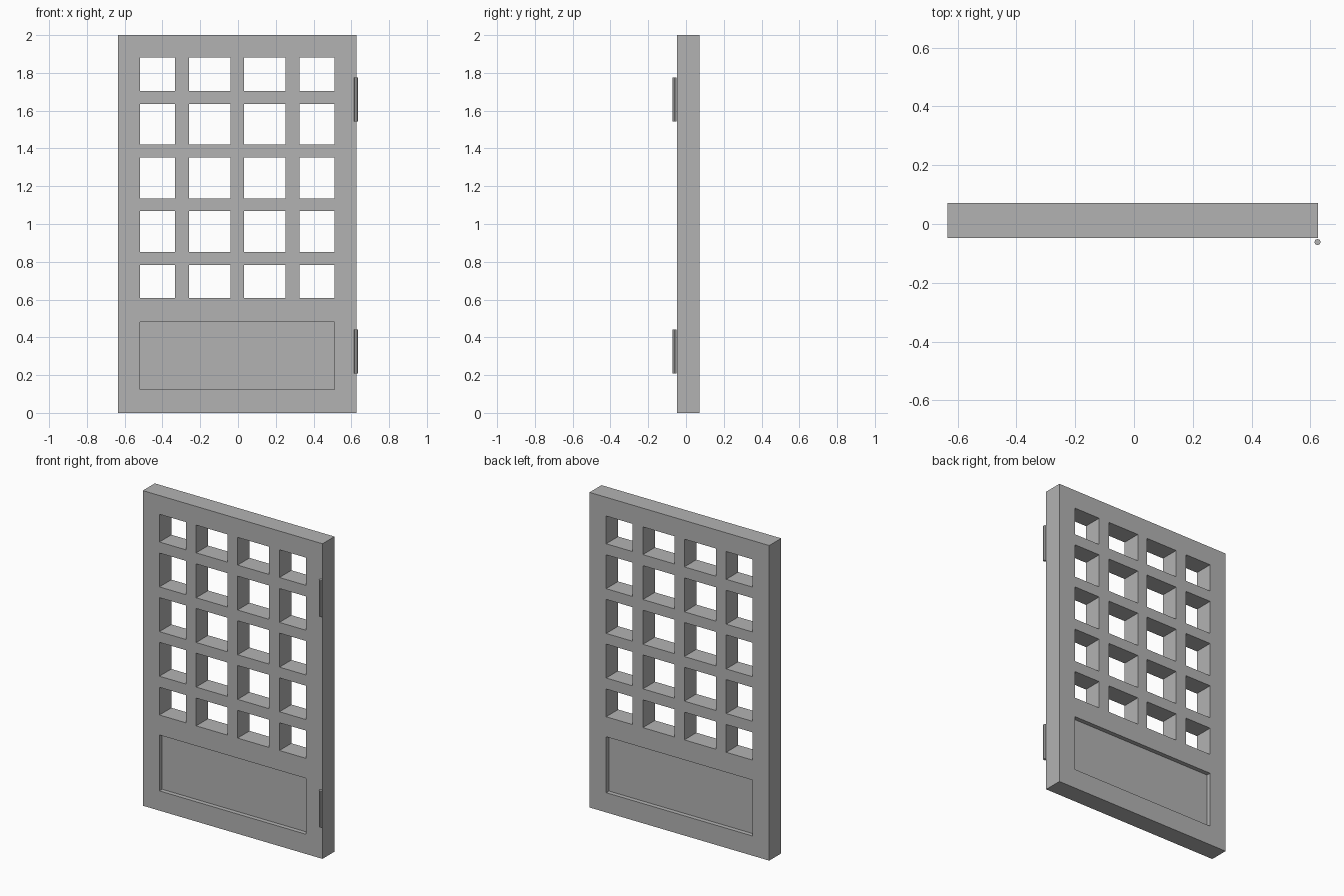
import bpy
import bmesh
import math

if "Cube" in bpy.data.objects:
    bpy.data.objects.remove(bpy.data.objects["Cube"], do_unlink=True)

grey = bpy.data.materials.new("plain_grey")
grey.use_nodes = True
colour = (0.45, 0.45, 0.45, 1)
grey.diffuse_color = colour
grey.node_tree.nodes["Principled BSDF"].inputs["Base Color"].default_value = colour

CENTRE_X = -0.004
FRONT, BACK = -0.048, 0.072
RECESS = 0.028


def add_object(name, bm):
    bmesh.ops.recalc_face_normals(bm, faces=bm.faces)
    mesh = bpy.data.meshes.new(name)
    bm.to_mesh(mesh)
    bm.free()
    mesh.materials.append(grey)
    obj = bpy.data.objects.new(name, mesh)
    bpy.context.collection.objects.link(obj)
    return obj


# Grid lines of the frame: openings lie between alternate lines
half_x = [0.035, 0.256, 0.329, 0.514, 0.631]
xs = [CENTRE_X - h for h in reversed(half_x)] + [CENTRE_X + h for h in half_x]
half_z = [0.108, 0.176, 0.391, 0.461, 0.637]
mid_z = 1.244
panel_bottom, panel_top = 0.125, 0.48
zs = [0, panel_bottom, panel_top]
zs += [mid_z - h for h in reversed(half_z)] + [mid_z + h for h in half_z] + [2]


def is_open(i, k):
    if k == 1:
        return 0 < i < len(xs) - 2
    return k > 2 and k % 2 == 1 and i % 2 == 1 and k < len(zs) - 2


# Door frame with glazing bars, extruded from a flat lattice
bm = bmesh.new()
grid = [[bm.verts.new((x, FRONT, z)) for z in zs] for x in xs]
for i in range(len(xs) - 1):
    for k in range(len(zs) - 1):
        if not is_open(i, k):
            bm.faces.new((grid[i][k], grid[i + 1][k], grid[i + 1][k + 1], grid[i][k + 1]))
loose = [v for v in bm.verts if not v.link_faces]
bmesh.ops.delete(bm, geom=loose, context="VERTS")
front_faces = bm.faces[:]
extruded = bmesh.ops.extrude_face_region(bm, geom=front_faces, use_keep_orig=True)
new_verts = [g for g in extruded["geom"] if isinstance(g, bmesh.types.BMVert)]
bmesh.ops.translate(bm, verts=new_verts, vec=(0, BACK - FRONT, 0))
add_object("door_frame", bm)

# Recessed lower panel
bm = bmesh.new()
bmesh.ops.create_cube(bm, size=1)
size = (2 * half_x[3], BACK - FRONT - 2 * RECESS, panel_top - panel_bottom)
bmesh.ops.scale(bm, verts=bm.verts, vec=size)
centre = (CENTRE_X, (FRONT + BACK) / 2, (panel_top + panel_bottom) / 2)
bmesh.ops.translate(bm, verts=bm.verts, vec=centre)
add_object("lower_panel", bm)

# Hinge pins on the front edge
for name, z in (("upper_hinge", 1.66), ("lower_hinge", 0.324)):
    bm = bmesh.new()
    bmesh.ops.create_cone(bm, cap_ends=True, segments=8, radius1=0.0105,
                          radius2=0.0105, depth=0.233)
    hinge = add_object(name, bm)
    hinge.location = (0.6245, -0.0615, z)
